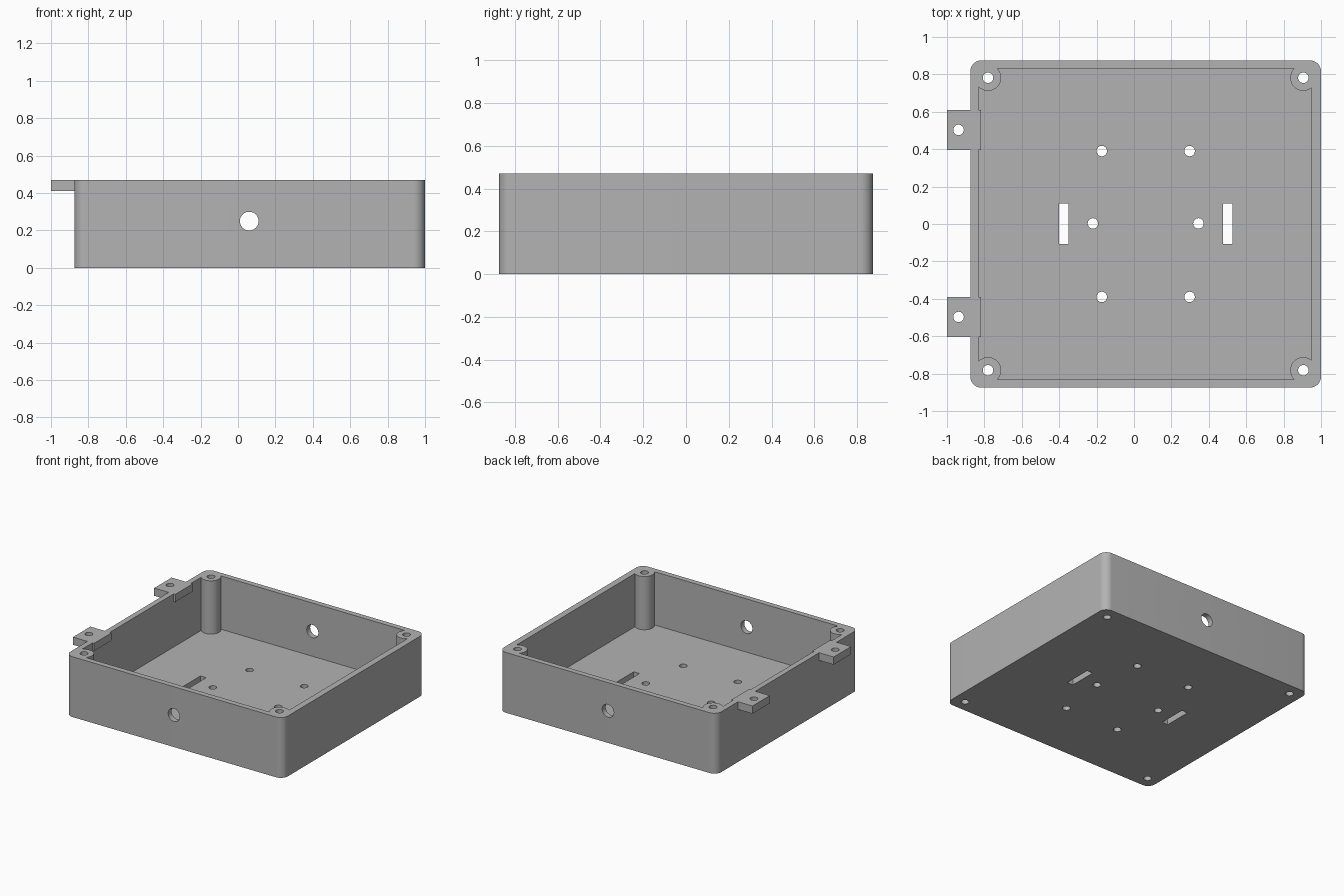
import bpy, bmesh, math
from mathutils import Matrix

cube = bpy.data.objects.get("Cube")
if cube:
    bpy.data.objects.remove(cube, do_unlink=True)

HEIGHT, FLOOR = 0.47, 0.055
MID_X = 0.0625                       # centre of the tray in x

grey = bpy.data.materials.new("plain grey")
grey.use_nodes = True
grey.diffuse_color = (0.45, 0.45, 0.45, 1)
grey.node_tree.nodes["Principled BSDF"].inputs["Base Color"].default_value = (0.45, 0.45, 0.45, 1)


def to_object(name, bm):
    mesh = bpy.data.meshes.new(name)
    bm.to_mesh(mesh)
    bm.free()
    mesh.materials.append(grey)
    obj = bpy.data.objects.new(name, mesh)
    bpy.context.collection.objects.link(obj)
    return obj


def box(name, x0, x1, y0, y1, z0, z1, radius=0):
    bm = bmesh.new()
    bmesh.ops.create_cube(bm, size=1)
    for v in bm.verts:
        v.co.x = x1 if v.co.x > 0 else x0
        v.co.y = y1 if v.co.y > 0 else y0
        v.co.z = z1 if v.co.z > 0 else z0
    if radius:
        upright = [e for e in bm.edges if abs(e.verts[0].co.z - e.verts[1].co.z) > 0.01]
        bmesh.ops.bevel(bm, geom=upright, offset=radius, segments=10, profile=0.5, affect='EDGES')
    return to_object(name, bm)


def rod(name, x, y, z, radius, depth, along_y=False):
    bm = bmesh.new()
    place = Matrix.Translation((x, y, z))
    if along_y:
        place = place @ Matrix.Rotation(math.pi / 2, 4, 'X')
    bmesh.ops.create_cone(bm, cap_ends=True, segments=40, radius1=radius, radius2=radius,
                          depth=depth, matrix=place)
    return to_object(name, bm)


def combine(target, tool, operation='DIFFERENCE'):
    mod = target.modifiers.new("combine", 'BOOLEAN')
    mod.operation, mod.solver, mod.object = operation, 'EXACT', tool
    graph = bpy.context.evaluated_depsgraph_get()
    mesh = bpy.data.meshes.new_from_object(target.evaluated_get(graph))
    target.modifiers.clear()
    target.data = mesh
    bpy.data.objects.remove(tool, do_unlink=True)


# Outer shell, and a cavity that leaves a round post in each corner
tray = box("enclosure_tray", -0.875, 1, -0.875, 0.875, 0, HEIGHT, 0.06)
cavity = box("cavity", -0.832, 0.95, -0.832, 0.832, FLOOR, 0.6)
posts = [(MID_X + sx * 0.843, sy * 0.782) for sx in (-1, 1) for sy in (-1, 1)]
for x, y in posts:
    combine(cavity, rod("post", x, y, 0.3, 0.07, 1))
combine(tray, cavity)

# Two mounting tabs on the right wall
tabs = [(-0.938, 0.503), (-0.938, -0.497)]
for x, y in tabs:
    combine(tray, box("tab", -1, -0.818, y - 0.107, y + 0.107, 0.41, HEIGHT), 'UNION')

# Screw holes in posts, tabs and floor
floor_holes = [(MID_X + s * dx, y) for s in (-1, 1)
               for dx, y in ((0.235, 0.39), (0.235, -0.39), (0.282, 0.003))]
for x, y in posts + tabs + floor_holes:
    combine(tray, rod("screw_hole", x, y, 0.25, 0.028, 1))

# Strap slots in the floor
for s in (-1, 1):
    x = MID_X + s * 0.438
    combine(tray, box("slot", x - 0.025, x + 0.025, -0.107, 0.11, -0.1, 0.2))

# Cable hole through the front and back walls
combine(tray, rod("cable_hole", 0.06, 0, 0.25, 0.05, 3, along_y=True))

bpy.ops.object.select_all(action='DESELECT')
tray.select_set(True)
bpy.context.view_layer.objects.active = tray
bpy.ops.object.shade_smooth_by_angle(angle=math.radians(30))
